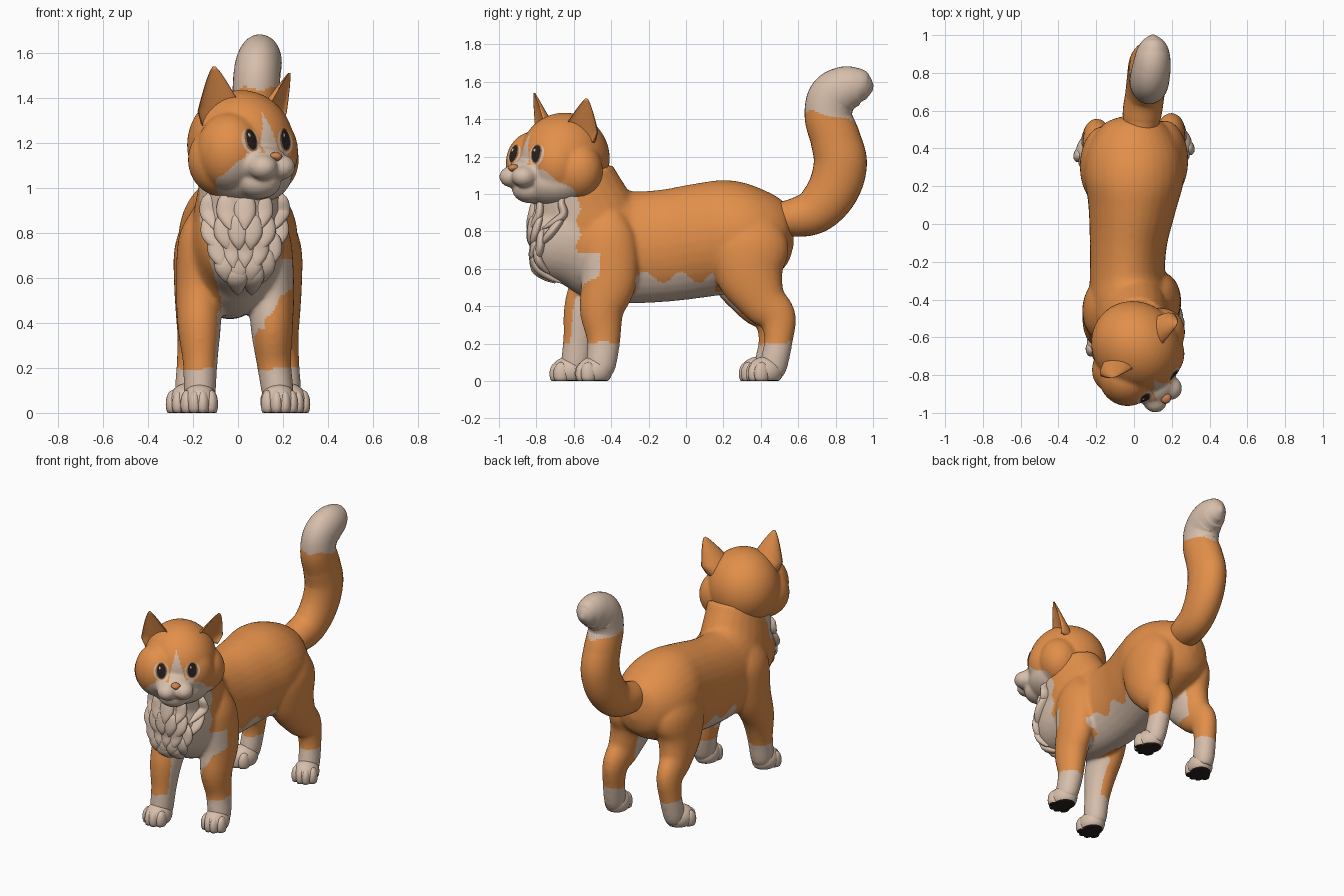
import bpy, bmesh, math
from mathutils import Vector, Matrix
from mathutils.bvhtree import BVHTree

cube = bpy.data.objects.get("Cube")
if cube:
    bpy.data.objects.remove(cube, do_unlink=True)


def material(name, rgb):
    m = bpy.data.materials.new(name)
    m.use_nodes = True
    m.diffuse_color = (*rgb, 1)
    bsdf = next(n for n in m.node_tree.nodes if n.type == 'BSDF_PRINCIPLED')
    bsdf.inputs["Base Color"].default_value = (*rgb, 1)
    bsdf.inputs["Roughness"].default_value = 0.8
    return m


ORANGE = material("orange_fur", (0.76, 0.275, 0.068))
CREAM = material("cream_fur", (0.68, 0.52, 0.41))
DARK = material("dark_pads", (0.02, 0.014, 0.013))
AMBER = material("amber_iris", (0.36, 0.14, 0.04))
NOSE = material("nose_tan", (0.62, 0.23, 0.08))


def ellipsoid(bm, centre, radii, seg=28):
    mat = Matrix.Translation(centre) @ Matrix.Diagonal((*radii, 1))
    bmesh.ops.create_uvsphere(bm, u_segments=seg, v_segments=seg // 2 + 2, radius=1, matrix=mat)


def skin_rings(bm, rings):
    rings = [[bm.verts.new(p) for p in ring] for ring in rings]
    for a, b in zip(rings, rings[1:]):
        for k in range(len(a)):
            j = (k + 1) % len(a)
            bm.faces.new((a[k], a[j], b[j], b[k]))
    bm.faces.new(rings[0][::-1])
    bm.faces.new(rings[-1])


def tube(bm, points, seg=24, steps=5):
    """Smooth tube through (x, y, z, half width, half depth) points."""
    pts = [Vector(p) for p in points]
    path = []
    for i in range(len(pts) - 1):
        a, b, c, d = (pts[min(max(i + k, 0), len(pts) - 1)] for k in (-1, 0, 1, 2))
        for s in range(steps):
            t = s / steps
            path.append(0.5 * (2 * b + (c - a) * t + (2 * a - 5 * b + 4 * c - d) * t ** 2
                               + (3 * b - a - 3 * c + d) * t ** 3))
    path.append(pts[-1])
    centres = [Vector(p[:3]) for p in path]
    rings = []
    for i, p in enumerate(path):
        tan = (centres[min(i + 1, len(path) - 1)] - centres[max(i - 1, 0)]).normalized()
        side = Vector((1, 0, 0))
        side = (side - tan * side.dot(tan)).normalized()
        up = tan.cross(side)
        w, d = max(p[3], 0.004), max(p[4], 0.004)
        angles = [math.tau * k / seg for k in range(seg)]
        rings.append([centres[i] + side * w * math.cos(a) + up * d * math.sin(a) for a in angles])
    skin_rings(bm, rings)


def finish(name, bm, mats, rule=None, voxel=None, smooth=4, matrix=None):
    """Turn a bmesh into an object, optionally fused, coloured by a rule."""
    bmesh.ops.recalc_face_normals(bm, faces=bm.faces[:])
    me = bpy.data.meshes.new(name)
    bm.to_mesh(me)
    bm.free()
    ob = bpy.data.objects.new(name, me)
    bpy.context.scene.collection.objects.link(ob)
    if voxel:
        fuse = ob.modifiers.new("fuse", 'REMESH')
        fuse.mode, fuse.voxel_size = 'VOXEL', voxel
        soft = ob.modifiers.new("soften", 'SMOOTH')
        soft.factor, soft.iterations = 0.5, smooth
        dg = bpy.context.evaluated_depsgraph_get()
        me = bpy.data.meshes.new_from_object(ob.evaluated_get(dg))
        ob.modifiers.clear()
        ob.data = me
    me.materials.clear()
    for m in mats:
        me.materials.append(m)
    for p in me.polygons:
        p.use_smooth = True
        p.material_index = rule(p.center, p.normal) if rule else 0
    tree = BVHTree.FromPolygons([v.co.copy() for v in me.vertices], [tuple(p.vertices) for p in me.polygons])
    if matrix:
        me.transform(matrix)
    return tree


def front_y(tree, x, z):
    return tree.ray_cast(Vector((x, -2, z)), Vector((0, 1, 0)))[0].y


# Trunk, neck and legs fused into one body
bm = bmesh.new()
tube(bm, [(0, .575, .78, .04, .06), (0, .53, .78, .16, .17), (0, .40, .78, .245, .25),
          (0, .25, .775, .265, .30), (-.01, .1, .755, .235, .305), (-.03, -.1, .725, .205, .30),
          (-.035, -.3, .715, .2, .30), (-.02, -.45, .74, .215, .31), (0, -.6, .77, .2, .27),
          (.01, -.72, .78, .175, .23), (.015, -.8, .8, .125, .16), (.015, -.84, .8, .04, .05)], 32)
tube(bm, [(0, -.47, .7, .19, .22), (0, -.53, .85, .2, .27), (.01, -.575, .97, .19, .26),
          (.02, -.61, 1.1, .18, .225)])
tube(bm, [(.13, -.42, .9, .05, .08), (.14, -.42, .77, .095, .15), (.15, -.41, .55, .1, .15),
          (.15, -.45, .38, .094, .12), (.16, -.44, .22, .077, .09), (.178, -.455, .08, .07, .08),
          (.18, -.46, .03, .055, .06)])
tube(bm, [(-.15, -.44, .9, .05, .08), (-.165, -.45, .77, .1, .16), (-.172, -.475, .55, .103, .145),
          (-.172, -.54, .38, .096, .115), (-.168, -.57, .22, .077, .087), (-.17, -.59, .08, .07, .08),
          (-.17, -.595, .03, .055, .06)])
for s, dy in ((1, 0), (-1, -.03)):
    tube(bm, [(s * x, y + dy, z, w, d) for x, y, z, w, d in (
        (.14, .33, .92, .07, .11), (.16, .335, .74, .12, .21), (.17, .345, .57, .115, .185),
        (.185, .41, .43, .092, .13), (.195, .487, .34, .075, .103), (.205, .495, .22, .068, .077),
        (.215, .47, .09, .066, .075), (.218, .46, .03, .055, .06))])


def body_rule(c, n):
    wave = .012 * math.sin(c.z * 45 + c.x * 20)
    inward = n.x * (1 if c.x > 0 else -1) < -.45
    if c.z < .2 + wave * .6:
        return 1
    # Bib
    reach = .21 if c.z > .85 else .165 - max(0, .68 - c.z) * .3
    if c.y < -.575 + wave and c.z > .45 and abs(c.x - .04) < reach:
        return 1
    # Bib running onto the left foreleg
    if c.x > 0 and c.y < -.46 and n.y < .1 and .36 + 1.3 * max(0, c.x - .08) + wave < c.z < .68:
        return 1
    # Belly
    if -.27 < c.y < .16 and c.z < .555 + .03 * math.sin(c.y * 33 + 2.5) and abs(c.x + .03) < .22:
        return 1
    if abs(c.x) < .075 and c.z < .58 and c.y < .35:
        return 1
    # Inner sides of the legs
    if c.y > 0:
        return 1 if inward and .37 < c.z < .56 + wave and c.y < .42 else 0
    if c.x > 0:
        return 1 if inward and .36 + .6 * (.12 - c.x) < c.z < .58 else 0
    return 1 if inward and c.z < .55 and n.y > -.5 else 0


body = finish("body", bm, [ORANGE, CREAM], body_rule, .0115, 12)

# Paws with four toes and dark soles
for name, x, y, turn in (("front_left_paw", .18, -.495, 8), ("front_right_paw", -.17, -.63, -4),
                         ("rear_left_paw", .228, .42, 18), ("rear_right_paw", -.228, .383, -18)):
    bm = bmesh.new()
    ellipsoid(bm, (0, .005, .066), (.08, .096, .07))
    for k in range(4):
        u = (k - 1.5) / 1.5
        ellipsoid(bm, (u * .054, -.06 + .026 * u * u, .056), (.03, .042, .054), 16)
    for v in bm.verts:
        v.co.z = max(v.co.z - .022, 0) * 1.15
    place = Matrix.Translation((x, y, 0)) @ Matrix.Rotation(math.radians(turn), 4, 'Z')
    finish(name, bm, [CREAM, DARK], lambda c, n: 1 if c.z < .008 else 0, matrix=place)

# Curled tail with a pale tip
bm = bmesh.new()
tube(bm, [(.03, .42, .88, .06, .07), (.04, .56, .872, .1, .1), (.058, .69, .91, .104, .122),
          (.072, .785, 1.02, .108, .137), (.08, .825, 1.16, .11, .142), (.08, .8, 1.29, .108, .134),
          (.08, .762, 1.41, .105, .127), (.085, .78, 1.51, .104, .13), (.095, .845, 1.56, .1, .122),
          (.1, .92, 1.575, .085, .1), (.1, .97, 1.57, .055, .065), (.1, 1.0, 1.565, .012, .015)],
     32, 16)
finish("tail", bm, [ORANGE, CREAM],
       lambda c, n: 1 if c.z > 1.415 - .22 * (c.y - .77) + .01 * math.sin(c.x * 50) else 0)

# Layered chest fur lying close to the body
bm = bmesh.new()
for z, count, spread in ((.9, 5, .15), (.81, 6, .145), (.73, 5, .115), (.66, 4, .085), (.61, 2, .035)):
    for k in range(count):
        u = 2 * k / (count - 1) - 1
        x, tip = .03 + spread * u, .03 + spread * u * .85
        top, low = front_y(body, x, z + .05), front_y(body, tip, z - .08)
        mid = front_y(body, x, z - .01)
        tube(bm, [(x, top + .03, z + .08, .01, .008), (x, top + .016, z + .05, .042, .02),
                  (x, mid + .011, z - .01, .05, .024), ((x + tip) / 2, (mid + low) / 2, z - .055, .03, .018),
                  (tip, low - .007, z - .085, .004, .004)], 14, 4)
finish("chest_fur", bm, [CREAM])

# Head, turned to its left
HEAD = Matrix.Translation((.02, -.675, 1.19)) @ Matrix.Rotation(math.radians(40), 4, 'Z')
FACE, MUZZLE = -.032, -.045
bm = bmesh.new()
ellipsoid(bm, (.01, .025, 0), (.23, .25, .245), 40)
ellipsoid(bm, (0, -.03, -.13), (.205, .2, .14))
ellipsoid(bm, (MUZZLE, -.185, -.085), (.125, .11, .085))
ellipsoid(bm, (MUZZLE, -.165, -.165), (.1, .1, .075))
for s in (-1, 1):
    ellipsoid(bm, (FACE + s * .1, -.07, -.03), (.15, .152, .175))
    ellipsoid(bm, (s * .12 + .005, .0, -.065), (.165, .14, .165))
    ellipsoid(bm, (MUZZLE + s * .052, -.255, -.098), (.064, .068, .057))


def head_rule(c, n):
    if c.z < -.04 - .78 * (c.y + .25) + .008 * math.sin(c.y * 50) and c.y < .06:
        return 1
    muzzle = c.y < -.205 and c.z < -.035 and abs(c.x - MUZZLE) < .12
    blaze = c.y < -.05 and c.z < .145 and abs(c.x - FACE) < .3 * (.145 - c.z)
    return 1 if muzzle or blaze else 0


head = finish("head", bm, [ORANGE, CREAM], head_rule, .008, 16, HEAD)

# Cupped ears
for side, s in (("left", 1), ("right", -1)):
    bm = bmesh.new()
    rings = []
    for i in range(17):
        t = i / 16
        centre = Vector((s * .135 + .018, .0, .085)).lerp(Vector((s * .213 + .033, -.012, .335 - s * .015)), t)
        w = .006 + .125 * (1 - t) ** .8 * min(1, .7 + 1.2 * t)
        d = .1 * (1 - t) + .008
        turn = Matrix.Rotation(math.radians(24 * s), 3, 'Z')
        ring = []
        for k in range(28):
            a = math.tau * k / 28
            depth = d * math.sin(a) if k <= 14 else -.35 * d * math.sin(a)
            ring.append(centre + turn @ Vector((w * math.cos(a), depth - .015, 0)))
        rings.append(ring)
    skin_rings(bm, rings)
    finish(side + "_ear", bm, [ORANGE], matrix=HEAD)


# Eyes as thin plates lying on the face
def face_plate(name, cx, cz, rx, rz, lift, mat):
    bm = bmesh.new()
    bmesh.ops.create_circle(bm, cap_ends=True, cap_tris=True, segments=24, radius=1)
    bmesh.ops.subdivide_edges(bm, edges=bm.edges[:], cuts=2, use_grid_fill=True)
    for v in bm.verts:
        x, z = cx + rx * v.co.x, cz + rz * v.co.y
        v.co = (x, front_y(head, x, z) - lift, z)
    finish(name, bm, [mat], matrix=HEAD)


for side, s in (("left", 1), ("right", -1)):
    x = FACE + s * .097
    face_plate(side + "_eye_white", x, .018, .05, .056, .002, CREAM)
    face_plate(side + "_iris", x, .023, .036, .052, .004, AMBER)
    face_plate(side + "_pupil", x, .025, .028, .046, .006, DARK)
    face_plate(side + "_eye_glint", x - .01, .045, .006, .008, .008, CREAM)

# Nose
bm = bmesh.new()
ellipsoid(bm, (MUZZLE, -.283, -.052), (.03, .03, .021), 20)
for v in bm.verts:
    if v.co.z < -.052:
        v.co.x = MUZZLE + (v.co.x - MUZZLE) * (1 + (v.co.z + .052) * 30)
finish("nose", bm, [NOSE], matrix=HEAD)
